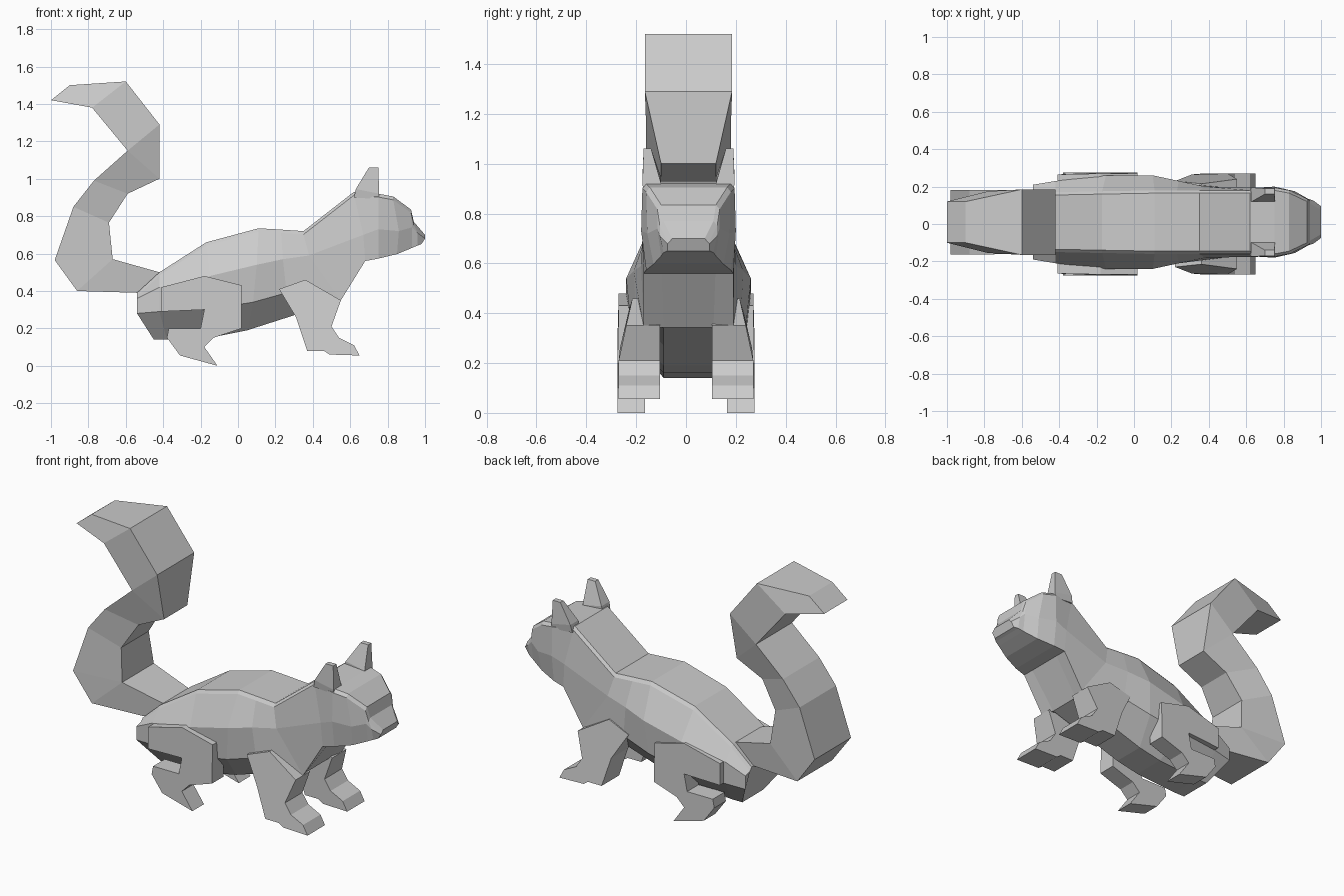
import bpy
import bmesh

CY = 0.01  # the torso, head and tail sit slightly off the leg centre


def make(name, rings, cap_start=True, cap_end=True):
    """Skin a list of closed rings with flat faces."""
    bm = bmesh.new()
    loops = [[bm.verts.new(p) for p in r] for r in rings]
    n = len(loops[0])
    for a, b in zip(loops, loops[1:]):
        for i in range(n):
            j = (i + 1) % n
            bm.faces.new((a[i], a[j], b[j], b[i]))
    if cap_start:
        bm.faces.new(loops[0])
    if cap_end:
        bm.faces.new(loops[-1])
    bmesh.ops.remove_doubles(bm, verts=bm.verts, dist=0.0005)
    bmesh.ops.recalc_face_normals(bm, faces=bm.faces)
    me = bpy.data.meshes.new(name)
    bm.to_mesh(me)
    bm.free()
    ob = bpy.data.objects.new(name, me)
    bpy.context.collection.objects.link(ob)
    return ob


def section(top, mid, low, bottom=None):
    """Ten-sided symmetric ring from (x, z, half width) levels."""
    x, z, w = top
    bottom = bottom or (low[0], low[1], low[2] * 0.6)
    half = [top, (x, z - 0.018, w + 0.015), mid, low, bottom]
    right = [(x, CY - w, z) for x, z, w in half]
    left = [(x, CY + w, z) for x, z, w in reversed(half)]
    return right + left


# Torso: rump to neck
neck = ((0.62, 0.93, 0.155), (0.67, 0.70, 0.185), (0.68, 0.56, 0.18))
torso = [
    ((-0.54, 0.39, 0.14), (-0.54, 0.36, 0.20), (-0.54, 0.28, 0.20), (-0.45, 0.14, 0.10)),
    ((-0.42, 0.50, 0.145), (-0.42, 0.42, 0.22), (-0.42, 0.29, 0.22), (-0.38, 0.14, 0.10)),
    ((-0.17, 0.66, 0.15), (-0.15, 0.48, 0.25), (-0.17, 0.30, 0.24), (-0.10, 0.16, 0.10)),
    ((0.11, 0.735, 0.155), (0.10, 0.54, 0.25), (0.08, 0.34, 0.23), (0.05, 0.19, 0.10)),
    ((0.23, 0.728, 0.155), (0.24, 0.57, 0.22), (0.26, 0.39, 0.21), (0.30, 0.27, 0.10)),
    ((0.35, 0.72, 0.155), (0.38, 0.59, 0.19), (0.55, 0.35, 0.18), (0.53, 0.342, 0.10)),
    neck,
]
make("torso", [section(*r) for r in torso], cap_end=False)

# Head: neck to nose
head = [
    neck,
    ((0.75, 0.92, 0.17), (0.75, 0.73, 0.19), (0.75, 0.573, 0.17)),
    ((0.83, 0.905, 0.155), (0.86, 0.72, 0.165), (0.85, 0.597, 0.14)),
    ((0.925, 0.835, 0.11), (0.93, 0.74, 0.125), (0.93, 0.63, 0.11)),
    ((0.94, 0.77, 0.10), (0.96, 0.71, 0.115), (0.96, 0.643, 0.10)),
    ((1.00, 0.70, 0.065), (1.00, 0.68, 0.085), (0.98, 0.65, 0.085)),
]
make("head", [section(*r) for r in head], cap_start=False)

# Tail: pairs of outer and inner (x, z, half width)
tail = [
    ((-0.53, 0.39, 0.12), (-0.42, 0.50, 0.12)),
    ((-0.86, 0.40, 0.165), (-0.67, 0.57, 0.15)),
    ((-0.98, 0.565, 0.172), (-0.67, 0.57, 0.15)),
    ((-0.88, 0.85, 0.172), (-0.69, 0.765, 0.13)),
    ((-0.77, 0.99, 0.172), (-0.59, 0.92, 0.11)),
    ((-0.59, 1.15, 0.17), (-0.42, 1.00, 0.11)),
    ((-0.59, 1.15, 0.17), (-0.42, 1.29, 0.175)),
    ((-0.78, 1.38, 0.165), (-0.60, 1.52, 0.175)),
    ((-1.00, 1.42, 0.11), (-0.90, 1.50, 0.11)),
]
make("tail", [[(a[0], CY - a[2], a[1]), (a[0], CY + a[2], a[1]),
               (b[0], CY + b[2], b[1]), (b[0], CY - b[2], b[1])] for a, b in tail])

# Leg outlines in side view: x, z, outer half width
hind = [(-0.41, 0.42, 0.265), (-0.18, 0.48, 0.27), (0.02, 0.43, 0.27), (0.02, 0.20, 0.275),
        (-0.13, 0.15, 0.275), (-0.18, 0.10, 0.275), (-0.11, 0.0, 0.275), (-0.31, 0.055, 0.275),
        (-0.38, 0.15, 0.275), (-0.37, 0.20, 0.275), (-0.20, 0.20, 0.275),
        (-0.18, 0.30, 0.275), (-0.41, 0.29, 0.265)]
fore = [(0.22, 0.41, 0.23), (0.36, 0.46, 0.215), (0.55, 0.35, 0.24), (0.50, 0.21, 0.27),
        (0.54, 0.15, 0.27), (0.62, 0.11, 0.27), (0.65, 0.055, 0.27), (0.49, 0.06, 0.27),
        (0.46, 0.08, 0.27), (0.37, 0.08, 0.27), (0.31, 0.26, 0.265)]

for side, label in ((-1, "right"), (1, "left")):
    for name, outline, inner in (("hind_leg_", hind, 0.165), ("front_leg_", fore, 0.105)):
        make(name + label, [[(x, side * inner, z) for x, z, w in outline],
                            [(x, side * w, z) for x, z, w in outline]])

    # Ears: tapered blocks
    def ear_ring(x0, z0, x1, z1, inner, outer):
        return [(x0, CY + side * inner, z0), (x1, CY + side * inner, z1),
                (x1, CY + side * outer, z1), (x0, CY + side * outer, z0)]
    make("ear_" + label, [ear_ring(0.62, 0.90, 0.755, 0.89, 0.11, 0.18),
                          ear_ring(0.63, 0.945, 0.755, 0.92, 0.11, 0.185),
                          ear_ring(0.70, 1.06, 0.75, 1.06, 0.15, 0.18)])
